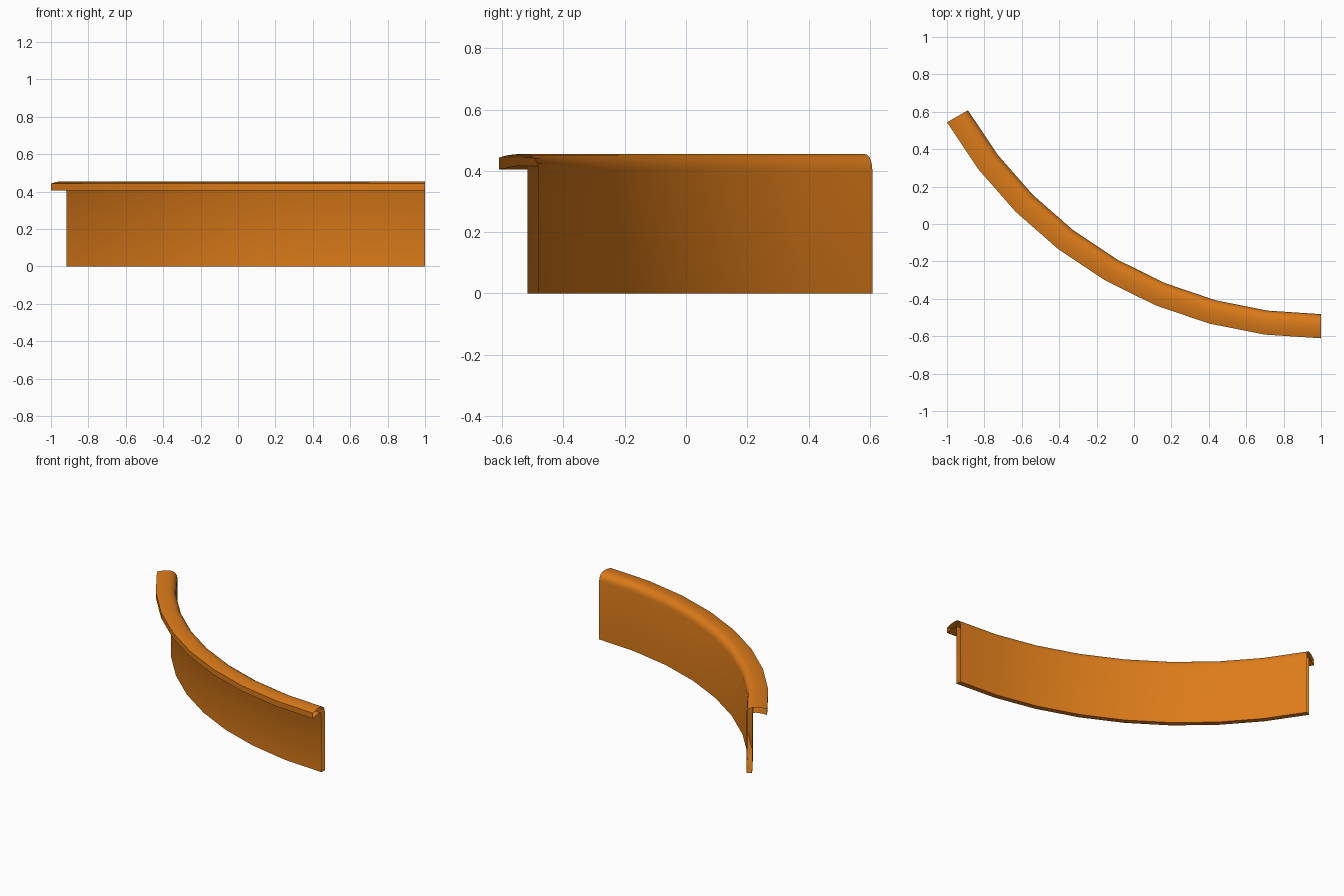
import bpy, bmesh, math

if "Cube" in bpy.data.objects:
    bpy.data.objects.remove(bpy.data.objects["Cube"])

# Arc: 60 degrees in 8 straight steps around a centre behind the right end
CX, CY = 1.0, 1.698
STEPS, SWEEP = 8, math.radians(60)

# Cross-section (radius, height): inner wall, rounded top, drooping lip, outer wall
profile = [
    (2.180, 0.0), (2.180, 0.405), (2.184, 0.425), (2.195, 0.442), (2.212, 0.452),
    (2.232, 0.455), (2.258, 0.454), (2.285, 0.450), (2.309, 0.443),
    (2.309, 0.405), (2.280, 0.412), (2.255, 0.417), (2.235, 0.418),
    (2.221, 0.414), (2.215, 0.403), (2.215, 0.0),
]

bm = bmesh.new()
rings = []
for i in range(STEPS + 1):
    a = SWEEP * i / STEPS
    rings.append([bm.verts.new((CX - r * math.sin(a), CY - r * math.cos(a), z))
                  for r, z in profile])

# Skin the closed section along the arc; the joining ends stay open
n = len(profile)
for a, b in zip(rings, rings[1:]):
    for j in range(n):
        k = (j + 1) % n
        bm.faces.new((a[j], a[k], b[k], b[j]))
bmesh.ops.recalc_face_normals(bm, faces=bm.faces)
# Make the inner wall face the arc centre
bm.faces.ensure_lookup_table()
f = bm.faces[0]
c = f.calc_center_median()
if f.normal.x * (CX - c.x) + f.normal.y * (CY - c.y) < 0:
    bmesh.ops.reverse_faces(bm, faces=bm.faces)

mesh = bpy.data.meshes.new("curved_wall_with_lip")
bm.to_mesh(mesh)
bm.free()
wall = bpy.data.objects.new("curved_wall_with_lip", mesh)
bpy.context.collection.objects.link(wall)

# Orange finish
mat = bpy.data.materials.new("orange")
mat.diffuse_color = (0.72, 0.2, 0.01, 1)
mat.use_nodes = True
mat.node_tree.nodes["Principled BSDF"].inputs["Base Color"].default_value = mat.diffuse_color
mesh.materials.append(mat)

# Smooth curve, crisp rim edges
bpy.context.view_layer.objects.active = wall
wall.select_set(True)
bpy.ops.object.shade_smooth_by_angle(angle=math.radians(40))
